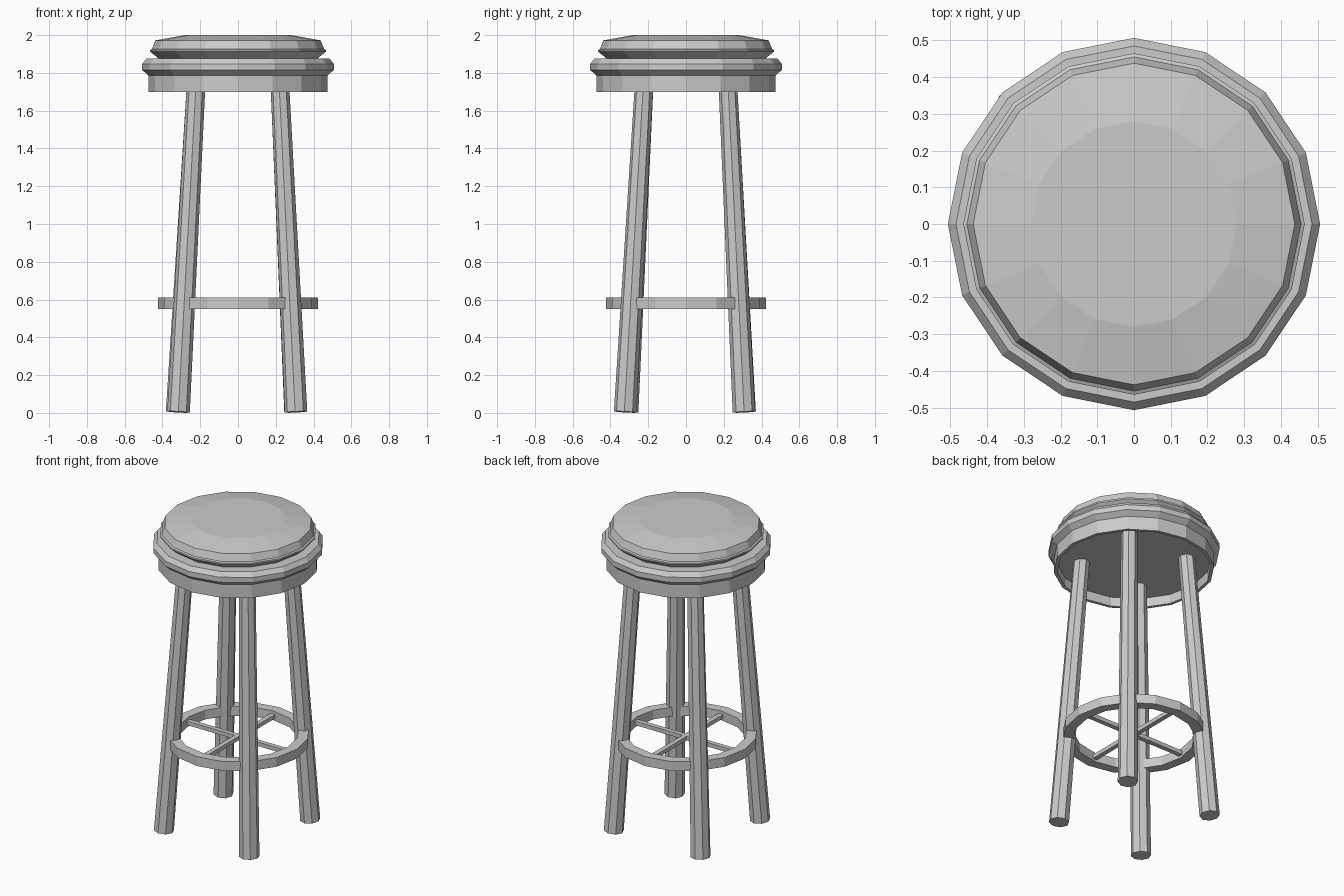
import bpy, bmesh, math
from mathutils import Vector

if "Cube" in bpy.data.objects:
    bpy.data.objects.remove(bpy.data.objects["Cube"])

def finish(name, bm):
    bmesh.ops.recalc_face_normals(bm, faces=bm.faces[:])
    me = bpy.data.meshes.new(name)
    bm.to_mesh(me)
    bm.free()
    ob = bpy.data.objects.new(name, me)
    bpy.context.collection.objects.link(ob)
    return ob

def lathe(name, profile, closed=False, sides=16):
    """Revolve (radius, z) points about z; open profiles get end caps."""
    bm = bmesh.new()
    rings = []
    for r, z in profile:
        rings.append([bm.verts.new((r * math.cos(2 * math.pi * i / sides),
                                    r * math.sin(2 * math.pi * i / sides), z))
                      for i in range(sides)])
    pairs = list(zip(rings, rings[1:]))
    if closed:
        pairs.append((rings[-1], rings[0]))
    else:
        bm.faces.new(rings[0])
        bm.faces.new(rings[-1])
    for a, b in pairs:
        for i in range(sides):
            j = (i + 1) % sides
            bm.faces.new((a[i], a[j], b[j], b[i]))
    return finish(name, bm)

def leg(name, bottom, top, r_bottom, r_top):
    """Tapered eight-sided rod between two points."""
    a, b = Vector(bottom), Vector(top)
    d = b - a
    bm = bmesh.new()
    bmesh.ops.create_cone(bm, cap_ends=True, segments=8, radius1=r_bottom,
                          radius2=r_top, depth=d.length)
    bmesh.ops.rotate(bm, verts=bm.verts, cent=(0, 0, 0),
                     matrix=d.to_track_quat('Z', 'Y').to_matrix())
    bmesh.ops.translate(bm, verts=bm.verts, vec=(a + b) / 2)
    return finish(name, bm)

def box(name, size, z):
    bm = bmesh.new()
    bmesh.ops.create_cube(bm, size=1)
    bmesh.ops.scale(bm, verts=bm.verts, vec=size)
    bmesh.ops.translate(bm, verts=bm.verts, vec=(0, 0, z))
    return finish(name, bm)

# Padded cushion with a slightly domed top
lathe("seat_cushion", [(0.415, 1.872), (0.465, 1.912), (0.465, 1.922),
                       (0.455, 1.927), (0.438, 1.972), (0.28, 2.0)])

# Moulded band around the seat
lathe("seat_band", [(0.47, 1.783), (0.507, 1.815), (0.507, 1.848), (0.485, 1.875)])

# Skirt below the seat, hollow underneath
lathe("seat_skirt", [(0.475, 1.79), (0.475, 1.70), (0.455, 1.70), (0.455, 1.76)])

# Four splayed legs
feet = {"front_right_leg": (0.307, -0.322), "front_left_leg": (-0.315, -0.312),
        "back_right_leg": (0.305, 0.307), "back_left_leg": (-0.322, 0.31)}
for name, (x, y) in feet.items():
    top = (math.copysign(0.22, x), math.copysign(0.22, y), 1.77)
    leg(name, (x, y, 0.005), top, 0.06, 0.049)

# Foot ring and its cross bars
lathe("foot_ring", [(0.423, 0.55), (0.423, 0.61), (0.36, 0.61), (0.36, 0.55)], closed=True)
box("cross_bar_x", (0.74, 0.03, 0.026), 0.578)
box("cross_bar_y", (0.03, 0.74, 0.026), 0.578)
